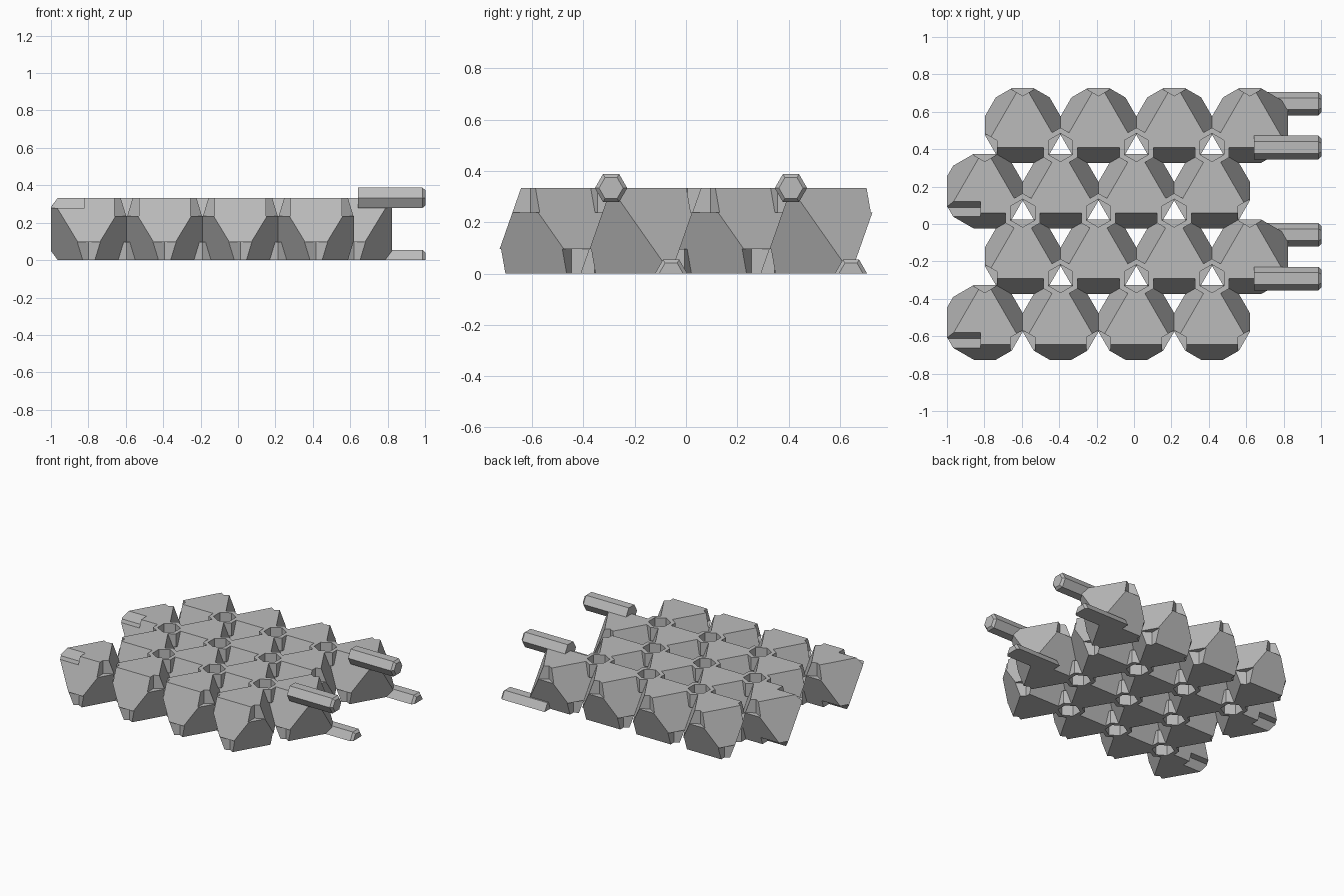
import bpy, bmesh
from math import sin, cos, pi, sqrt
from mathutils import Vector

cube = bpy.data.objects.get("Cube")
if cube:
    bpy.data.objects.remove(cube)

EDGE = 0.405                     # octahedron edge, also the lattice pitch
HALF = EDGE / 2
ROW = EDGE * sqrt(3) / 2         # distance between rows
CIRC = EDGE / sqrt(3)            # triangle circumradius
TOP = 0.333
DEPTH = 0.096                    # depth of the corner sockets
HOLE, COLLAR, PIN = 0.075, 0.106, 0.063
PIN_HALF = 0.18

grey = bpy.data.materials.new("plain grey")
grey.use_nodes = True
grey.diffuse_color = (0.5, 0.5, 0.5, 1)
grey.node_tree.nodes["Principled BSDF"].inputs["Base Color"].default_value = (0.5, 0.5, 0.5, 1)


def hexagon(radius, turn):
    return [(radius * cos(turn + k * pi / 3), radius * sin(turn + k * pi / 3)) for k in range(6)]


def add_hull(bm, points):
    """Add a convex solid round the points, with flat sides merged."""
    part = bmesh.new()
    for p in points:
        part.verts.new(p)
    bmesh.ops.convex_hull(part, input=part.verts)
    bmesh.ops.dissolve_limit(part, angle_limit=0.01, verts=part.verts, edges=part.edges)
    bmesh.ops.recalc_face_normals(part, faces=part.faces)
    mesh = bpy.data.meshes.new("part")
    part.to_mesh(mesh)
    part.free()
    bm.from_mesh(mesh)
    bpy.data.meshes.remove(mesh)


def finish(bm, name):
    mesh = bpy.data.meshes.new(name)
    bm.to_mesh(mesh)
    bm.free()
    mesh.materials.append(grey)
    obj = bpy.data.objects.new(name, mesh)
    bpy.context.collection.objects.link(obj)
    return obj


def socket(bm, x, y, z0, z1):
    add_hull(bm, [(x + u, y + v, z) for u, v in hexagon(HOLE, pi / 6) for z in (z0, z1)])


def pin_points(x, y, z, half, tip=0.0, floor=-1.0):
    """Hexagonal bar along x, optionally with a chamfered right end and a flat floor."""
    stations = [(x - half, PIN), (x + half - tip, PIN), (x + half, PIN - tip)]
    return [(sx, y + u, max(z + v, floor)) for sx, r in stations for u, v in hexagon(r, 0)]


def collar(x, y, z0, z1, name):
    bm = bmesh.new()
    loops = [[bm.verts.new((x + u, y + v, z)) for u, v in hexagon(r, pi / 6)]
             for r, z in ((COLLAR, z0), (COLLAR, z1), (HOLE, z1), (HOLE, z0))]
    for i in range(4):
        a, b = loops[i], loops[(i + 1) % 4]
        for k in range(6):
            n = (k + 1) % 6
            bm.faces.new((a[k], a[n], b[n], b[k]))
    bmesh.ops.recalc_face_normals(bm, faces=bm.faces)
    finish(bm, name)


# Lattice of cell centres: four staggered rows of four
cells = [(-1 + HALF + HALF * (r % 2) + EDGE * i, (r - 1.5) * ROW)
         for r in range(4) for i in range(4)]


def corners(cx, cy):
    """Top triangle points back, bottom triangle points to the front."""
    for sign, z in ((1, TOP), (-1, 0)):
        yield Vector((cx, cy + sign * CIRC, z))
        for sx in (-HALF, HALF):
            yield Vector((cx + sx, cy - sign * CIRC / 2, z))


# Count how many cells meet at every corner
nodes = {}
for c in cells:
    for p in corners(*c):
        key = tuple(round(v, 3) for v in p)
        nodes[key] = nodes.get(key, 0) + 1

# Corner sockets, collars, side pins and matching slots
cutter_bm = bmesh.new()
for (x, y, z), count in nodes.items():
    upper = z > 0
    level = "top" if upper else "bottom"
    if x < -0.95:
        add_hull(cutter_bm, pin_points(x, y, z, PIN_HALF))
        continue
    if x > 0.8:
        pin = bmesh.new()
        add_hull(pin, pin_points(x, y, z, PIN_HALF, 0.016, 0.0))
        finish(pin, level + "_pin")
        continue
    if upper:
        socket(cutter_bm, x, y, TOP - DEPTH, TOP + 0.1)
    else:
        socket(cutter_bm, x, y, -0.1, DEPTH)
    if count == 3:
        z0 = TOP - DEPTH if upper else 0
        collar(x, y, z0, z0 + DEPTH, level + "_collar")
cutter = finish(cutter_bm, "socket_cutter")
cutter.hide_render = True

# Octahedral blocks with their corners cut
blocks = []
for c in cells:
    bm = bmesh.new()
    add_hull(bm, list(corners(*c)))
    block = finish(bm, "octahedral_block")
    cut = block.modifiers.new("corner cut", "BOOLEAN")
    cut.operation = "DIFFERENCE"
    cut.solver = "EXACT"
    cut.object = cutter
    blocks.append(block)

# Bake the cuts and drop the cutter
bpy.context.view_layer.update()
graph = bpy.context.evaluated_depsgraph_get()
baked = [bpy.data.meshes.new_from_object(b.evaluated_get(graph)) for b in blocks]
for block, mesh in zip(blocks, baked):
    block.modifiers.clear()
    block.data = mesh
bpy.data.objects.remove(cutter)
